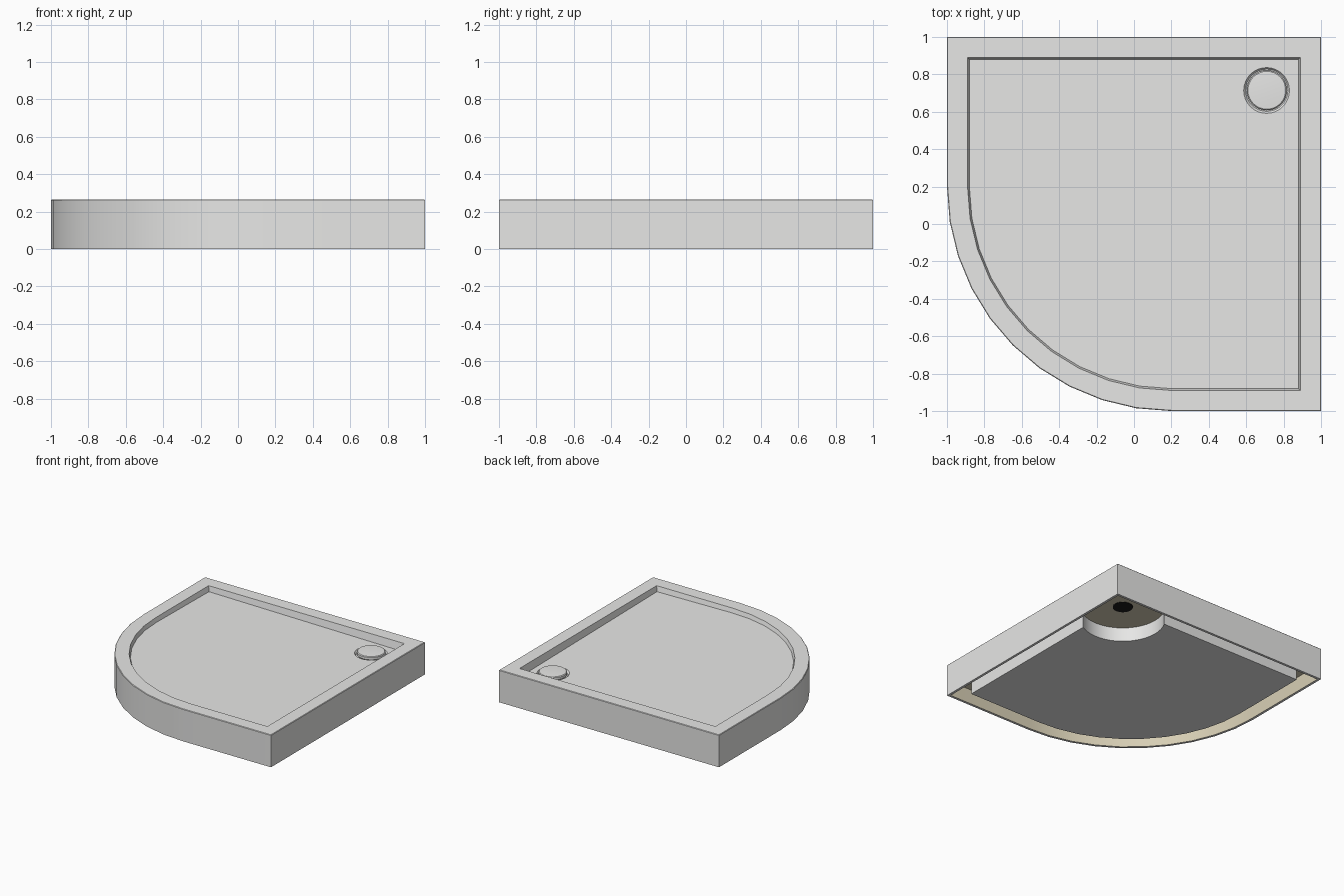
import bpy, bmesh, math
from mathutils import Vector

if "Cube" in bpy.data.objects:
    bpy.data.objects.remove(bpy.data.objects["Cube"], do_unlink=True)

DRAIN = Vector((0.71, 0.715))
HEIGHT = 0.265
CEILING = 0.12


def material(name, rgb):
    m = bpy.data.materials.new(name)
    m.use_nodes = True
    m.diffuse_color = (*rgb, 1)
    m.node_tree.nodes["Principled BSDF"].inputs["Base Color"].default_value = (*rgb, 1)
    return m


white = material("white_acrylic", (0.8, 0.8, 0.79))
beige = material("beige_underside", (0.68, 0.62, 0.46))
black = material("black_outlet", (0.01, 0.01, 0.01))


def outline(inset, steps=10):
    """Square plan with one large rounded corner, moved inwards."""
    e, r = 1 - inset, 1.2 - inset
    pts = [(e, -e), (e, e), (-e, e)]
    for i in range(steps + 1):
        a = math.pi + i * math.pi / 2 / steps
        pts.append((0.2 + r * math.cos(a), 0.2 + r * math.sin(a)))
    return pts


def circle(radius, sides=32):
    return [(DRAIN.x + radius * math.cos(i * math.tau / sides),
             DRAIN.y + radius * math.sin(i * math.tau / sides)) for i in range(sides)]


def loft(name, rings, mats):
    """Join rings of (points, height) into a closed skin, capped at both ends."""
    bm = bmesh.new()
    loops = [[bm.verts.new((x, y, z(x, y) if callable(z) else z)) for x, y in pts]
             for pts, z in rings]
    for a, b in zip(loops, loops[1:]):
        for i in range(len(a)):
            j = (i + 1) % len(a)
            bm.faces.new((a[i], a[j], b[j], b[i]))
    bm.faces.new(list(reversed(loops[0])))
    bm.faces.new(loops[-1])
    bmesh.ops.recalc_face_normals(bm, faces=bm.faces)
    mesh = bpy.data.meshes.new(name)
    bm.to_mesh(mesh)
    bm.free()
    ob = bpy.data.objects.new(name, mesh)
    bpy.context.collection.objects.link(ob)
    for m in mats:
        mesh.materials.append(m)
    return ob


def select(ob):
    bpy.ops.object.select_all(action="DESELECT")
    ob.select_set(True)
    bpy.context.view_layer.objects.active = ob


def cut(ob, cutter):
    mod = ob.modifiers.new("cut", "BOOLEAN")
    mod.object, mod.operation, mod.solver = cutter, "DIFFERENCE", "EXACT"
    select(ob)
    bpy.ops.object.modifier_apply(modifier=mod.name)
    bpy.data.objects.remove(cutter, do_unlink=True)


def smooth(ob):
    select(ob)
    bpy.ops.object.shade_smooth_by_angle(angle=math.radians(30))


def floor_height(x, y):
    return 0.222 - 0.012 * (x + y)


# Tray shell: hollow skirt, flat rim and floor falling towards the drain
shell = loft("tray_shell", [
    (outline(0.02), CEILING), (outline(0.02), 0), (outline(0), 0),
    (outline(0), HEIGHT - 0.004), (outline(0.004), HEIGHT),
    (outline(0.11), HEIGHT), (outline(0.12), floor_height)], [white, beige])

# Inside of the skirt and the ceiling under the floor are beige
for f in shell.data.polygons:
    c = f.center
    inner_wall = abs(f.normal.z) < 0.1 and c.z < 0.1 and f.normal.xy.dot(c.xy) < 0
    ceiling = f.normal.z < -0.9 and c.z > 0.1
    f.material_index = 1 if inner_wall or ceiling else 0

# Shallow dish around the drain
cut(shell, loft("dish_cutter", [(circle(0.113), 0.193), (circle(0.125), 0.208),
                                (circle(0.125), 0.24)], [white]))
smooth(shell)

# Base block under the floor, cut away round the drain
block = loft("base_block", [(outline(0.13), 0.005), (outline(0.13), CEILING)], [white])
cut(block, loft("recess_cutter", [(circle(0.318, 48), -0.1), (circle(0.318, 48), 0.2)], [white]))
smooth(block)

# Drain cover with a slightly domed top
smooth(loft("drain_cover", [(circle(0.1), 0.19), (circle(0.107), 0.2), (circle(0.107), 0.219),
                            (circle(0.101), 0.224), (circle(0.05), 0.227)], [white]))

# Waste outlet seen from beneath
loft("waste_outlet", [(circle(0.076), CEILING - 0.003), (circle(0.076), CEILING + 0.004)], [black])
